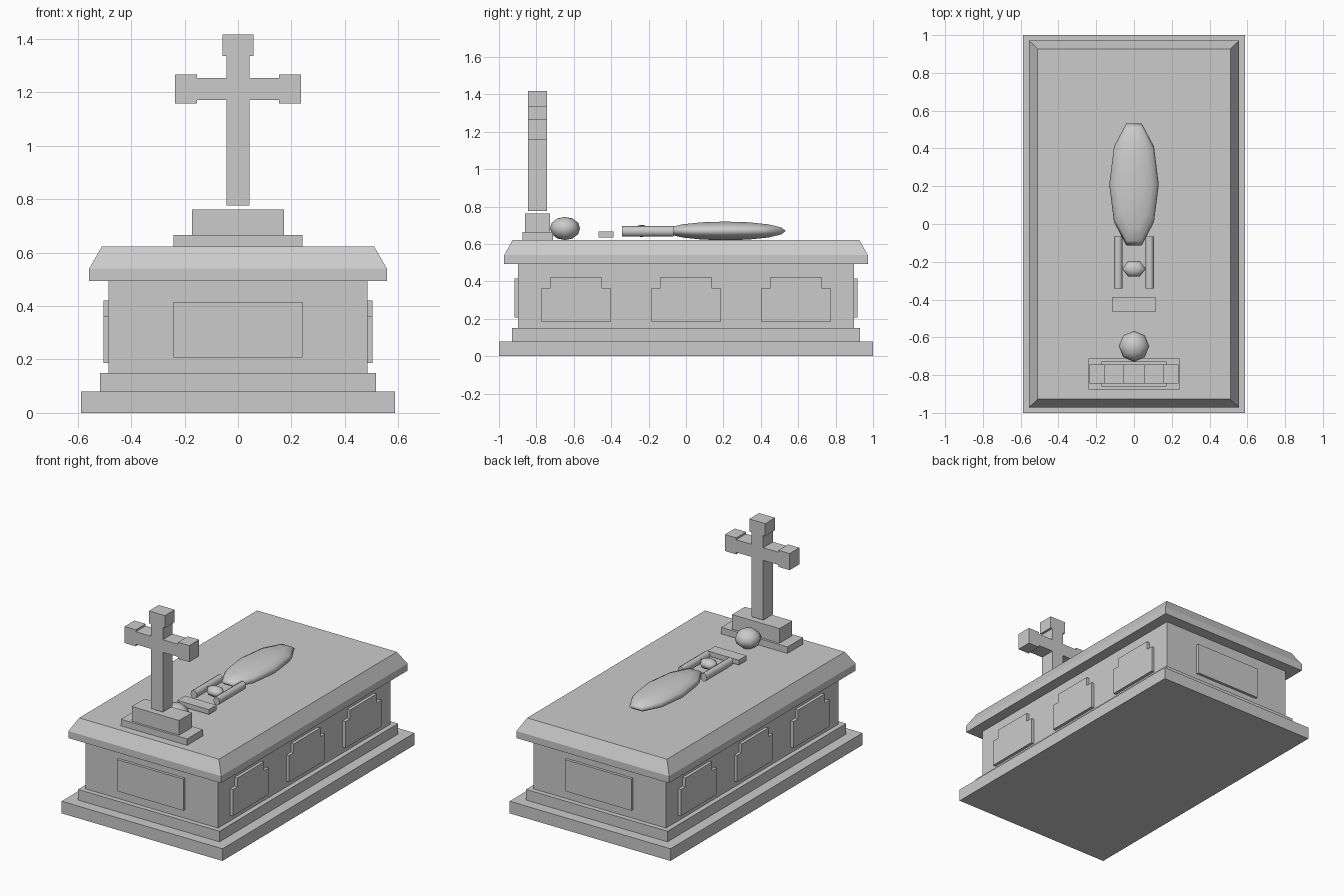
import bpy, bmesh, math
from mathutils import Matrix, Vector

if "Cube" in bpy.data.objects:
    bpy.data.objects.remove(bpy.data.objects["Cube"])


def finish(name, bm, smooth=False):
    bmesh.ops.recalc_face_normals(bm, faces=bm.faces)
    for f in bm.faces:
        f.smooth = smooth
    me = bpy.data.meshes.new(name)
    bm.to_mesh(me)
    bm.free()
    ob = bpy.data.objects.new(name, me)
    bpy.context.collection.objects.link(ob)
    return ob


def box(name, x, y, z):
    bm = bmesh.new()
    size = [b - a for a, b in (x, y, z)]
    mid = [(a + b) / 2 for a, b in (x, y, z)]
    bmesh.ops.create_cube(bm, size=1, matrix=Matrix.Translation(mid) @ Matrix.Diagonal((*size, 1)))
    return finish(name, bm)


def slab(name, hx, hy, z0, z1):
    return box(name, (-hx, hx), (-hy, hy), (z0, z1))


def extrude(name, pts, offset):
    bm = bmesh.new()
    face = bm.faces.new([bm.verts.new(p) for p in pts])
    res = bmesh.ops.extrude_face_region(bm, geom=[face], use_keep_orig=True)
    vs = [v for v in res["geom"] if isinstance(v, bmesh.types.BMVert)]
    bmesh.ops.translate(bm, verts=vs, vec=Vector(offset))
    return finish(name, bm)


def ellipsoid(name, centre, radii, segs, rings):
    bm = bmesh.new()
    m = Matrix.Translation(centre) @ Matrix.Diagonal((*radii, 1)) @ Matrix.Rotation(math.pi / 2, 4, 'Z')
    bmesh.ops.create_uvsphere(bm, u_segments=segs, v_segments=rings, radius=1, matrix=m)
    return finish(name, bm, True)


# stepped base and chest
slab("base_plinth", 0.587, 1.0, 0, 0.08)
slab("upper_plinth", 0.516, 0.93, 0.08, 0.15)
slab("chest", 0.484, 0.898, 0.15, 0.494)

# lid with sloped rim
slab("lid_edge", 0.557, 0.972, 0.494, 0.54)
bm = bmesh.new()
bmesh.ops.create_cube(bm, size=2)
for v in bm.verts:
    top = v.co.z > 0
    v.co.x *= 0.51 if top else 0.557
    v.co.y *= 0.927 if top else 0.972
    v.co.z = 0.622 if top else 0.54
finish("lid_slope", bm)

# raised panels on the long sides and the ends
half = [(0.187, 0.187), (0.187, 0.362), (0.139, 0.362), (0.139, 0.42)]
outline = half + [(-y, z) for y, z in reversed(half)]
for s in (-1, 1):
    for cy in (-0.587, 0, 0.587):
        extrude("side_panel", [(s * 0.47, cy + y, z) for y, z in outline], (s * 0.034, 0, 0))
    box("end_panel", (-0.242, 0.242), sorted((s * 0.88, s * 0.916)), (0.207, 0.415))

# cross and its pedestal
box("pedestal_lower", (-0.242, 0.242), (-0.875, -0.712), (0.622, 0.665))
box("pedestal_upper", (-0.173, 0.173), (-0.86, -0.727), (0.665, 0.762))
half = [(0.043, 0.777), (0.043, 1.171), (0.154, 1.171), (0.154, 1.158), (0.236, 1.158), (0.236, 1.267),
        (0.154, 1.267), (0.154, 1.254), (0.043, 1.254), (0.043, 1.335), (0.058, 1.335), (0.058, 1.417)]
outline = half + [(-x, z) for x, z in reversed(half)]
extrude("cross", [(x, -0.845, z) for x, z in outline], (0, 0.102, 0))

# reclining figure and decorations on the lid
ellipsoid("head_ball", (0, -0.647, 0.683), (0.081, 0.081, 0.062), 8, 6)
box("small_pillow", (-0.115, 0.115), (-0.467, -0.387), (0.636, 0.668))
ellipsoid("hands", (0, -0.237, 0.67), (0.063, 0.046, 0.033), 6, 6)
ellipsoid("draped_body", (0, 0.21, 0.67), (0.131, 0.34, 0.05), 10, 8)
for s in (-1, 1):
    bm = bmesh.new()
    m = (Matrix.Translation((s * 0.083, -0.204, 0.668)) @ Matrix.Diagonal((0.023, 1, 0.028, 1))
         @ Matrix.Rotation(math.pi / 2, 4, 'X'))
    bmesh.ops.create_cone(bm, cap_ends=True, segments=8, radius1=1, radius2=1, depth=0.276, matrix=m)
    ob = finish("arm", bm, True)
    for p in ob.data.polygons:
        p.use_smooth = len(p.vertices) == 4
    ob.data.update()
